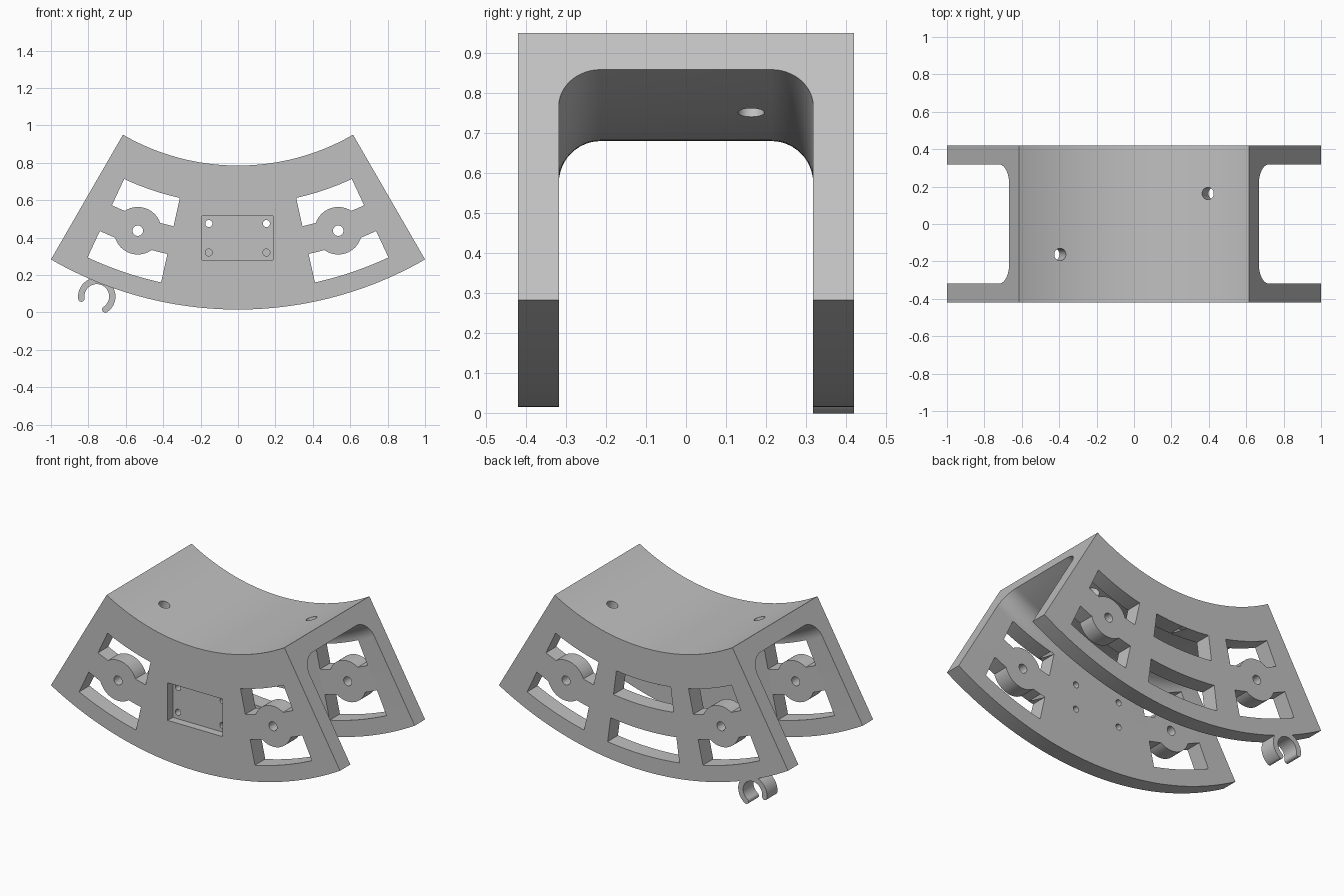
import bpy, bmesh
from math import sin, cos, pi, radians
from mathutils import Matrix, Vector

if "Cube" in bpy.data.objects:
    bpy.data.objects.remove(bpy.data.objects["Cube"])

AXIS_Z = 2.015                       # height of the arc's centre line
R_IN, R_CEIL, R_OUT = 1.23, 1.335, 2.0
HALF, INNER, FILLET = 0.42, 0.318, 0.105
HUB_ANGLE, HUB_R = 18.75, 1.667

grey = bpy.data.materials.new("plain_grey")
grey.use_nodes = True
GREY = (0.53, 0.53, 0.53, 1)
grey.diffuse_color = GREY
grey.node_tree.nodes["Principled BSDF"].inputs["Base Color"].default_value = GREY


def polar(r, deg):
    """Point in the XZ plane, angle measured from straight down."""
    return (r * sin(radians(deg)), AXIS_Z - r * cos(radians(deg)))


def arc(cx, cz, r, a, b, n):
    return [(cx + r * cos(radians(a + (b - a) * i / n)),
             cz + r * sin(radians(a + (b - a) * i / n))) for i in range(n + 1)]


def circle(cx, cz, r, n=40):
    return arc(cx, cz, r, 0, 360, n)[:-1]


def sector(r0, r1, a, b, n=12):
    steps = [a + (b - a) * i / n for i in range(n + 1)]
    return [polar(r0, t) for t in steps] + [polar(r1, t) for t in reversed(steps)]


def prism(bm, outline, y0, y1):
    """Extrude an XZ outline along Y."""
    face = bm.faces.new([bm.verts.new((x, y0, z)) for x, z in outline])
    ext = bmesh.ops.extrude_face_region(bm, geom=[face])["geom"]
    bmesh.ops.translate(bm, vec=(0, y1 - y0, 0),
                        verts=[v for v in ext if isinstance(v, bmesh.types.BMVert)])


def finish(name, bm):
    bmesh.ops.recalc_face_normals(bm, faces=bm.faces)
    mesh = bpy.data.meshes.new(name)
    bm.to_mesh(mesh)
    bm.free()
    mesh.materials.append(grey)
    ob = bpy.data.objects.new(name, mesh)
    bpy.context.collection.objects.link(ob)
    return ob


def select(ob):
    bpy.ops.object.select_all(action="DESELECT")
    ob.select_set(True)
    bpy.context.view_layer.objects.active = ob


def cut(ob, cutter):
    cutter.hide_render = True
    mod = ob.modifiers.new("cut", "BOOLEAN")
    mod.operation, mod.solver, mod.object = "DIFFERENCE", "EXACT", cutter
    select(ob)
    bpy.ops.object.modifier_apply(modifier=mod.name)
    bpy.data.objects.remove(cutter)


# Curved channel: U-shaped section swept around the arc's centre line
bm = bmesh.new()
right = [(HALF, R_IN), (HALF, R_OUT), (INNER, R_OUT)]
right += arc(INNER - FILLET, R_CEIL + FILLET, FILLET, 0, -90, 12)
section = right + [(-y, r) for y, r in reversed(right)]
face = bm.faces.new([bm.verts.new((0, y, AXIS_Z - r)) for y, r in section])
pivot = Vector((0, 0, AXIS_Z))
bmesh.ops.rotate(bm, verts=bm.verts, cent=pivot, matrix=Matrix.Rotation(radians(30), 3, "Y"))
bmesh.ops.spin(bm, geom=[face] + face.edges[:] + face.verts[:], cent=pivot, axis=(0, 1, 0),
               angle=radians(-60), steps=48, use_duplicate=False)
bmesh.ops.remove_doubles(bm, verts=bm.verts, dist=1e-5)
# close both end sections if the sweep left them open
rim = [e for e in bm.edges if e.is_boundary]
if rim:
    bmesh.ops.holes_fill(bm, edges=rim)
channel = finish("curved_channel", bm)

# Windows: two rows beside each hub in both walls, a middle pair in the back wall
bm = bmesh.new()
for r0, r1 in ((1.437, 1.592), (1.744, 1.9)):
    for side in (-1, 1):
        prism(bm, sector(r0, r1, side * 12.5, side * 25.05), -0.6, 0.6)
    prism(bm, sector(r0, r1, -7.5, 7.5), 0.25, 0.6)
windows = finish("window_cutter", bm)

# Round hubs stay standing inside the windows
bm = bmesh.new()
for side in (-1, 1):
    prism(bm, circle(*polar(HUB_R, side * HUB_ANGLE), 0.127, 56), -0.7, 0.7)
cut(windows, finish("hub_keeper", bm))
cut(channel, windows)

# Shallow rectangular pocket in the front wall
bm = bmesh.new()
prism(bm, [(-0.192, 0.279), (0.187, 0.279), (0.187, 0.514), (-0.192, 0.514)], -0.6, -0.37)
cut(channel, finish("pocket_cutter", bm))

# Hub holes, pocket screw holes and radial holes through the roof
bm = bmesh.new()
for side in (-1, 1):
    prism(bm, circle(*polar(HUB_R, side * HUB_ANGLE), 0.028, 32), -0.6, 0.6)
    for z in (0.32, 0.475):
        prism(bm, circle(side * 0.154 - 0.002, z, 0.019, 24), -0.6, -0.2)
    x, z = polar((R_IN + R_CEIL) / 2, side * HUB_ANGLE)
    place = (Matrix.Translation((x, side * 0.163, z))
             @ Matrix.Rotation(radians(-side * HUB_ANGLE), 4, "Y"))
    bmesh.ops.create_cone(bm, cap_ends=True, segments=32, radius1=0.033, radius2=0.033,
                          depth=0.2, matrix=place)
cut(channel, finish("hole_cutter", bm))

# Open C-shaped clip with rounded tips under the back wall
bm = bmesh.new()
cx, cz, mid, half_w = -0.755, 0.085, 0.083, 0.017
start, end = -57, 188
outline = arc(cx, cz, mid + half_w, start, end, 40)
for a, first in ((end, 0), (start, 180)):
    tx, tz = cx + mid * cos(radians(a)), cz + mid * sin(radians(a))
    tip = arc(tx, tz, half_w, a + first, a + first + 180, 8)
    if a == end:
        outline += tip[1:] + arc(cx, cz, mid - half_w, end, start, 40)[1:]
    else:
        outline += tip[1:-1]
prism(bm, outline, INNER, HALF)
clip = finish("cable_clip", bm)

for ob in (channel, clip):
    select(ob)
    bpy.ops.object.shade_smooth_by_angle(angle=radians(30))
